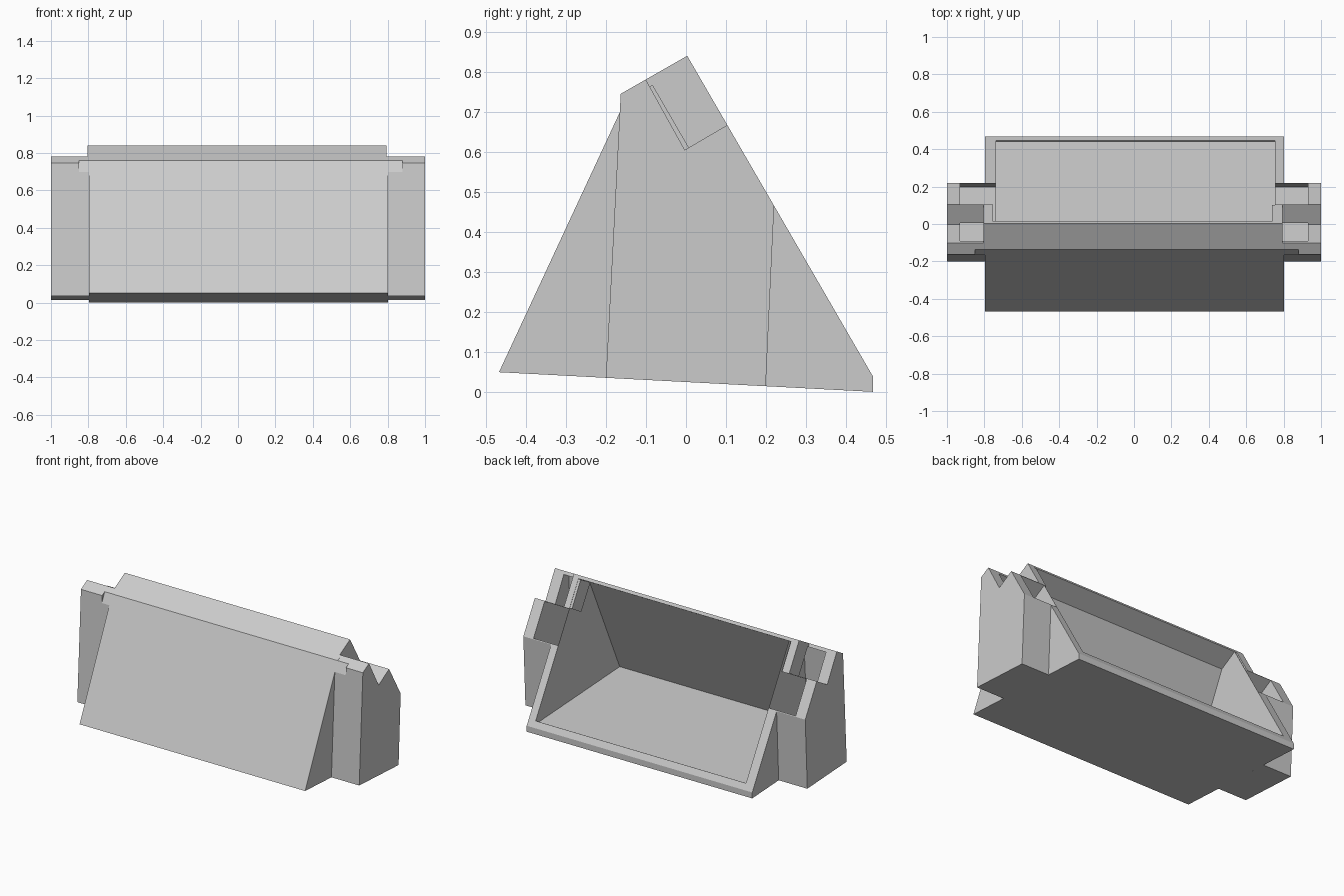
import bpy, bmesh

if "Cube" in bpy.data.objects:
    bpy.data.objects.remove(bpy.data.objects["Cube"])

grey = bpy.data.materials.new("light_grey")
grey.diffuse_color = (0.6, 0.6, 0.6, 1)
grey.use_nodes = True
grey.node_tree.nodes["Principled BSDF"].inputs["Base Color"].default_value = grey.diffuse_color


def prism(name, profile, x0, x1):
    """Extrude a (y, z) profile along x."""
    bm = bmesh.new()
    a, b = min(x0, x1), max(x0, x1)
    face = bm.faces.new([bm.verts.new((a, y, z)) for y, z in profile])
    ext = bmesh.ops.extrude_face_region(bm, geom=[face])
    verts = [v for v in ext["geom"] if isinstance(v, bmesh.types.BMVert)]
    bmesh.ops.translate(bm, verts=verts, vec=(b - a, 0, 0))
    bmesh.ops.recalc_face_normals(bm, faces=bm.faces)
    mesh = bpy.data.meshes.new(name)
    bm.to_mesh(mesh)
    bm.free()
    mesh.materials.append(grey)
    obj = bpy.data.objects.new(name, mesh)
    bpy.context.collection.objects.link(obj)
    return obj


def cut(obj, cutters):
    """Subtract the cutters and bake the result into the mesh."""
    for c in cutters:
        mod = obj.modifiers.new("cut", 'BOOLEAN')
        mod.operation = 'DIFFERENCE'
        mod.solver = 'EXACT'
        mod.object = c
    bpy.context.view_layer.update()
    dg = bpy.context.evaluated_depsgraph_get()
    mesh = bpy.data.meshes.new_from_object(obj.evaluated_get(dg))
    obj.modifiers.clear()
    obj.data = mesh


BODY = [(-0.467, 0.05), (0.467, 0.001), (0.467, 0.039), (0.003, 0.84), (-0.137, 0.76)]
BLOCK = [(-0.2, 0.036), (0.199, 0.015), (0.22, 0.4654), (0.003, 0.84), (-0.163, 0.745)]
# V groove across the top of each end block
GROOVE = [(-0.003, 0.605), (0.2, 0.724), (0.05, 0.95), (-0.16, 0.888)]
# main trough, open through the rear slope, with a small lip at the bottom
TROUGH = [(-0.405, 0.098), (0.44, 0.055), (0.445, 0.075), (0.55, 0.075),
          (0.112, 0.879), (-0.1, 0.757)]
# thin-walled hollow in each end block, open at the groove and the rear slope
HOLLOW = [(-0.18, 0.087), (0.199, 0.067), (0.2165, 0.47), (0.27, 0.50), (0.125, 0.6757),
          (0.008, 0.6075), (0.006, 0.6105), (-0.084, 0.766), (-0.09, 0.762), (-0.14, 0.735)]
# wedge continuing the front slope into the block corners
NOTCH = [(-0.1692, 0.69), (-0.1228, 0.79), (-0.3, 0.79), (-0.3, 0.69)]
# upper rim panel above the groove, and the matching gap on the other side
RIM = [(0.008, 0.611), (0.101, 0.666), (0.013, 0.82), (-0.085, 0.765)]
GAP = [(0.0, 0.58), (0.17, 0.68), (0.112, 0.879), (-0.09, 0.762)]

trough = prism("trough_cutter", TROUGH, -0.738, 0.754)
gap = prism("gap_cutter", GAP, -0.754, -0.740)
cutters = [trough, gap]
body_cuts = [trough, gap]

# end blocks: side, body edge, groove edge, hollow inner edge, notch edge
for side, s, edge, groove_x, hollow_x, notch_x in (
        ("left", -1, -0.797, -0.805, -0.740, -0.85),
        ("right", 1, 0.803, 0.793, 0.756, 0.88)):
    hollow = prism(side + "_hollow_cutter", HOLLOW, hollow_x, s * 0.93)
    notch = prism(side + "_notch_cutter", NOTCH, s * 0.7, notch_x)
    groove = prism(side + "_groove_cutter", GROOVE, groove_x, s * 1.1)
    block = prism(side + "_end_block", BLOCK, edge, s * 1.0)
    cut(block, [groove, hollow, notch])
    cutters += [hollow, notch, groove]
    body_cuts += [groove, hollow]

# central trough body
body = prism("body", BODY, -0.797, 0.803)
cut(body, body_cuts)
prism("upper_rim", RIM, 0.738, 0.757)

# remove the helpers
for c in cutters:
    bpy.data.objects.remove(c, do_unlink=True)
